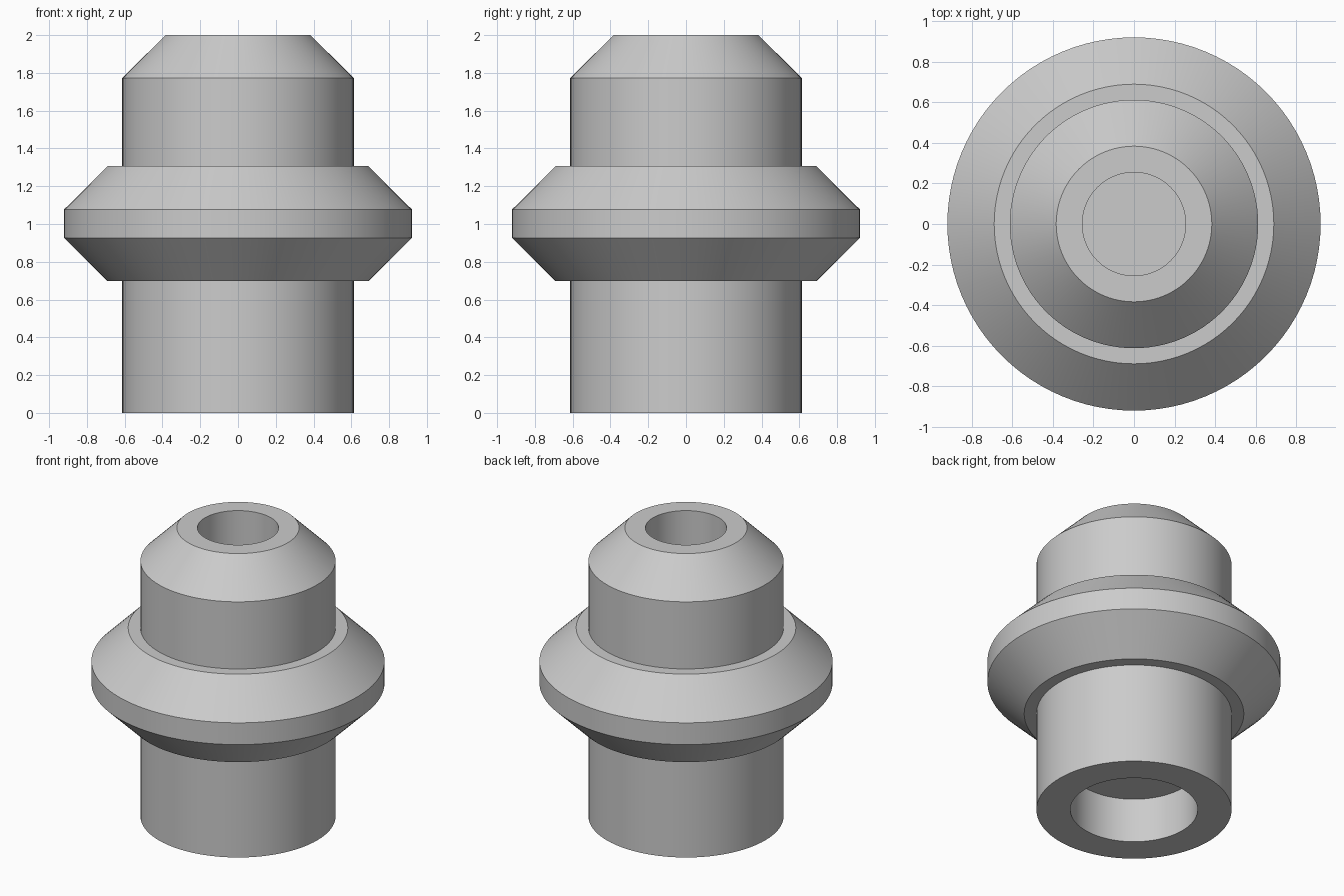
import bpy
import bmesh
import math

cube = bpy.data.objects.get("Cube")
if cube:
    bpy.data.objects.remove(cube, do_unlink=True)

SEGMENTS = 96

# Plain grey material
grey = bpy.data.materials.new("light_grey")
grey.use_nodes = True
colour = (0.6, 0.6, 0.6, 1.0)
grey.diffuse_color = colour
grey.node_tree.nodes["Principled BSDF"].inputs["Base Color"].default_value = colour


def lathe(name, profile):
    """Turn a radius/height profile, closed on the axis, around z."""
    bm = bmesh.new()
    verts = [bm.verts.new((r, 0, z)) for r, z in profile]
    edges = [bm.edges.new(pair) for pair in zip(verts, verts[1:])]
    bmesh.ops.spin(bm, geom=verts + edges, cent=(0, 0, 0), axis=(0, 0, 1),
                   angle=math.tau, steps=SEGMENTS)
    bmesh.ops.remove_doubles(bm, verts=bm.verts, dist=0.0001)
    bmesh.ops.recalc_face_normals(bm, faces=bm.faces)
    mesh = bpy.data.meshes.new(name)
    bm.to_mesh(mesh)
    bm.free()
    mesh.materials.append(grey)
    obj = bpy.data.objects.new(name, mesh)
    bpy.context.collection.objects.link(obj)
    bpy.ops.object.select_all(action="DESELECT")
    obj.select_set(True)
    bpy.context.view_layer.objects.active = obj
    bpy.ops.object.shade_smooth_by_angle(angle=math.radians(30))
    return obj


# Main dimensions
body_r, collar_r, collar_edge_r = 0.613, 0.921, 0.69
tip_r, top_bore_r, bottom_bore_r = 0.384, 0.255, 0.4
bore_depth = 0.308

lathe("collared_bushing", [
    # Blind bore in the base
    (0, bore_depth), (bottom_bore_r, bore_depth), (bottom_bore_r, 0),
    # Lower body
    (body_r, 0), (body_r, 0.697),
    # Collar with chamfered rims
    (collar_edge_r, 0.697), (collar_r, 0.926),
    (collar_r, 1.077), (collar_edge_r, 1.307),
    # Upper body and tapered tip
    (body_r, 1.307), (body_r, 1.772), (tip_r, 2),
    # Blind bore in the tip
    (top_bore_r, 2), (top_bore_r, 2 - bore_depth), (0, 2 - bore_depth),
])
